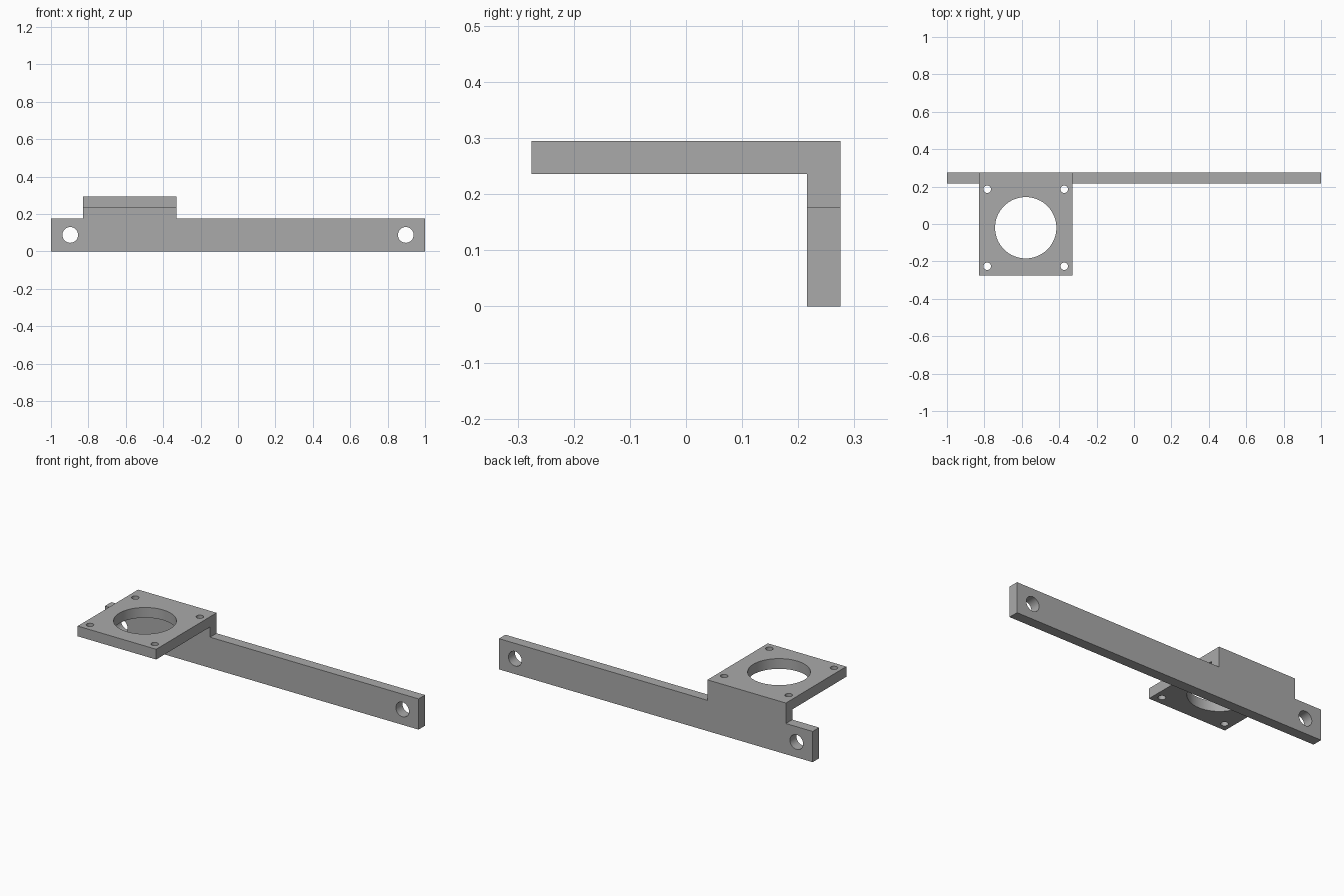
import bpy, bmesh
from math import radians
from mathutils import Matrix

if "Cube" in bpy.data.objects:
    bpy.data.objects.remove(bpy.data.objects["Cube"])

grey = bpy.data.materials.new("plain_grey")
grey.use_nodes = True
colour = (0.4, 0.4, 0.4, 1)
grey.diffuse_color = colour
grey.node_tree.nodes["Principled BSDF"].inputs["Base Color"].default_value = colour


def add_object(name, bm):
    bmesh.ops.recalc_face_normals(bm, faces=bm.faces)
    mesh = bpy.data.meshes.new(name)
    bm.to_mesh(mesh)
    bm.free()
    mesh.materials.append(grey)
    obj = bpy.data.objects.new(name, mesh)
    bpy.context.collection.objects.link(obj)
    return obj


def extrude_profile(name, points, direction):
    bm = bmesh.new()
    face = bm.faces.new([bm.verts.new(p) for p in points])
    new = bmesh.ops.extrude_face_region(bm, geom=[face])["geom"]
    # the starting face stays as the opposite cap
    if face not in bm.faces[:]:
        bm.faces.new([v for v in bm.verts][:len(points)])
    bmesh.ops.translate(bm, vec=direction,
                        verts=[v for v in new if isinstance(v, bmesh.types.BMVert)])
    return add_object(name, bm)


def hole_cutter(name, centre, radius, sides, along_y=False):
    bm = bmesh.new()
    turn = Matrix.Rotation(radians(90), 4, "X") if along_y else Matrix()
    bmesh.ops.create_cone(bm, cap_ends=True, segments=sides, radius1=radius,
                          radius2=radius, depth=0.15,
                          matrix=Matrix.Translation(centre) @ turn)
    obj = add_object(name, bm)
    obj.hide_render = True
    return obj


# Main dimensions
back, wall_front, front = 0.275, 0.216, -0.275
bar_top, plate_under, top = 0.177, 0.236, 0.295
plate_left, plate_right = -0.829, -0.329
plate_x, plate_y, plate_z = -0.579, -0.02, 0.265

# Long mounting bar
bracket = extrude_profile("mounting_bracket", [
    (-1, back, 0), (1, back, 0), (1, back, bar_top), (-1, back, bar_top)],
    (0, wall_front - back, 0))

# Raised wall and horizontal plate share one angle profile
angle = [(back, 0), (back, top), (front, top), (front, plate_under),
         (wall_front, plate_under), (wall_front, 0)]
shelf = extrude_profile("shelf_angle", [(plate_left, y, z) for y, z in angle],
                        (plate_right - plate_left, 0, 0))
shelf.hide_render = True

# Round opening, corner screw holes and end mounting holes
cutters = [hole_cutter("opening", (plate_x, plate_y, plate_z), 0.164, 64)]
for sx in (-1, 1):
    for sy in (-1, 1):
        cutters.append(hole_cutter("screw_hole", (
            plate_x + sx * 0.206, plate_y + sy * 0.206, plate_z), 0.02, 32))
    cutters.append(hole_cutter("end_hole", (sx * 0.897, 0.245, 0.0885), 0.042, 32, True))

for helper, operation in [(shelf, "UNION")] + [(c, "DIFFERENCE") for c in cutters]:
    mod = bracket.modifiers.new(helper.name, "BOOLEAN")
    mod.operation = operation
    mod.solver = "EXACT"
    mod.object = helper

# Bake the cuts, merge flat areas and drop the helpers
graph = bpy.context.evaluated_depsgraph_get()
result = bpy.data.meshes.new_from_object(bracket.evaluated_get(graph))
bracket.modifiers.clear()
bracket.data = result
bm = bmesh.new()
bm.from_mesh(result)
bmesh.ops.remove_doubles(bm, verts=bm.verts, dist=0.0001)
bmesh.ops.dissolve_limit(bm, angle_limit=radians(1), verts=bm.verts, edges=bm.edges)
for face in bm.faces:
    face.material_index = 0
bm.to_mesh(result)
bm.free()
for helper in [shelf] + cutters:
    bpy.data.objects.remove(helper)

bpy.ops.object.select_all(action="DESELECT")
bracket.select_set(True)
bpy.context.view_layer.objects.active = bracket
bpy.ops.object.shade_smooth_by_angle(angle=radians(30))
